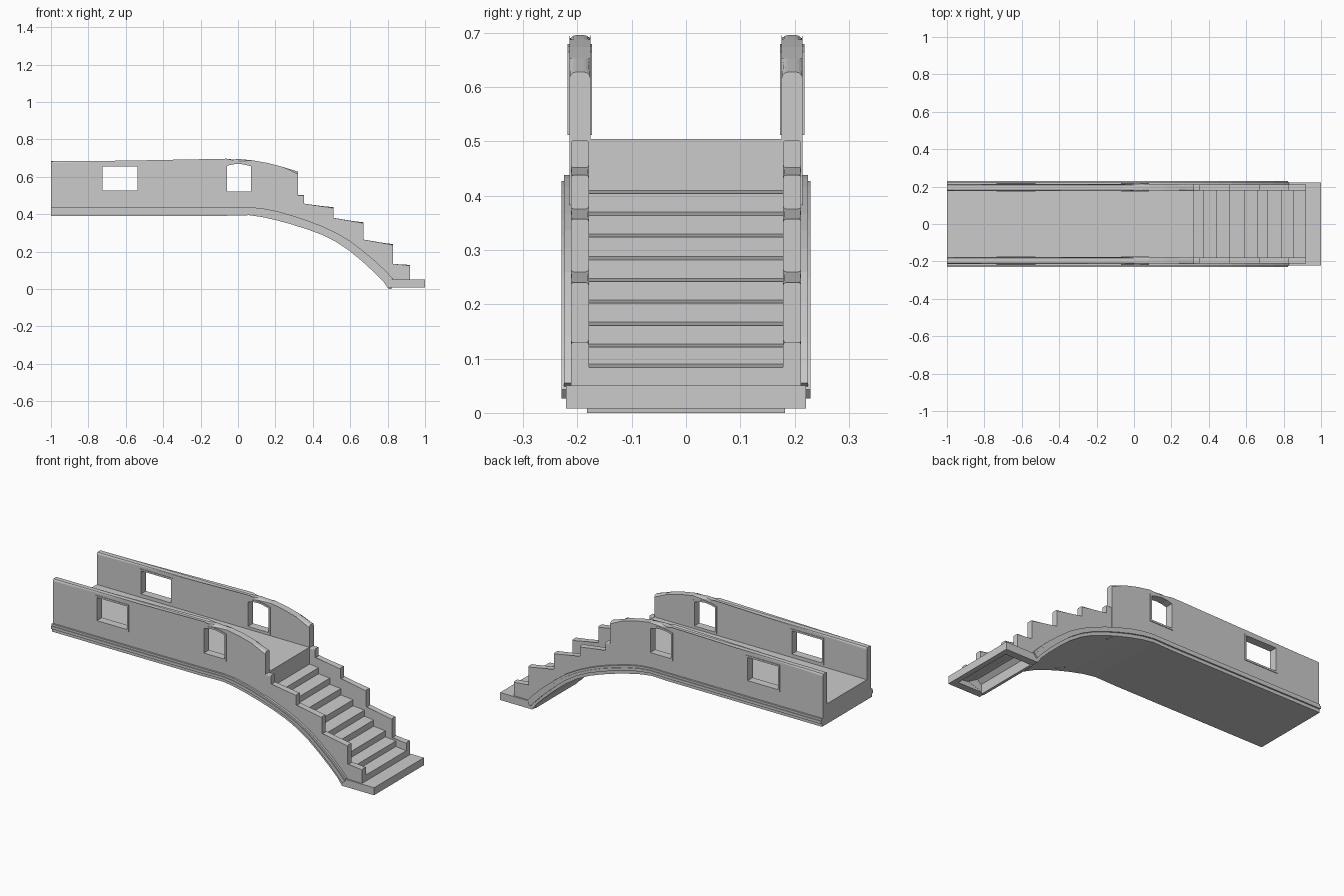
import bpy, bmesh

if "Cube" in bpy.data.objects:
    bpy.data.objects.remove(bpy.data.objects["Cube"])


def finish(name, bm, mirror=True):
    bmesh.ops.recalc_face_normals(bm, faces=bm.faces)
    me = bpy.data.meshes.new(name)
    bm.to_mesh(me)
    bm.free()
    ob = bpy.data.objects.new(name, me)
    bpy.context.collection.objects.link(ob)
    if mirror:
        m = ob.modifiers.new("mirror", 'MIRROR')
        m.use_axis = (False, True, False)
    return ob


def prism(name, pts, y0, y1, mirror=True, rounded=(), radius=0.012):
    """Extrude an x-z profile along y; the listed profile edges are rounded on both sides."""
    bm = bmesh.new()
    a = [bm.verts.new((x, y0, z)) for x, z in pts]
    b = [bm.verts.new((x, y1, z)) for x, z in pts]
    n = len(pts)
    bm.faces.new(a)
    bm.faces.new(b[::-1])
    for i in range(n):
        j = (i + 1) % n
        bm.faces.new((a[i], b[i], b[j], a[j]))
    if rounded:
        edges = [bm.edges.get((s[i], s[(i + 1) % n])) for s in (a, b) for i in rounded]
        bmesh.ops.bevel(bm, geom=edges, offset=radius, segments=3, profile=0.5, affect='EDGES')
    return finish(name, bm, mirror)


# Arched lower edge: (x, underside z, moulding top z)
ARCH = [(-1, .392, .437), (-.06, .392, .437), (.06, .395, .438), (.13, .385, .432),
        (.21, .367, .416), (.29, .345, .393), (.37, .320, .367), (.45, .290, .336),
        (.52, .255, .303), (.59, .209, .260), (.66, .152, .203), (.73, .088, .140),
        (.78, .038, .088), (.808, .008, .055)]
under = [(x, z) for x, z, t in ARCH]

# Deck and stairs core, with a hollow under the lowest steps
tread_x = [.32, .375, .445, .513, .59, .66, .717, .79, .855, .92, 1.0]
tread_z = [.41, .37, .33, .288, .248, .208, .167, .127, .09, .05]
core = [(-1, .505), (.32, .505)]
for i, z in enumerate(tread_z):
    core += [(tread_x[i], z), (tread_x[i + 1], z - (.006 if i < 9 else 0))]
core += [(1, .008), (.97, .008), (.97, .03), (.91, .035), (.85, .07), (.825, .05), (.82, 0), (.805, 0)]
core += under[::-1][1:]
prism("deck_and_stairs", core, -.182, .182, mirror=False)

# Side walls with rounded coping
wall = [(-1, .685), (-.06, .685), (0, .696), (.08, .688), (.16, .674), (.24, .653), (.32, .628)]
n_top = len(wall) - 1
wall += [(.32, .334)] + [p for p in under if p[0] < .32][::-1]
side = prism("side_wall", wall, .176, .215, rounded=range(n_top))

# Stepped stair parapets running into the bottom landing
parapet = [(.31, .502), (.352, .502), (.352, .452), (.51, .438), (.51, .376), (.67, .357),
           (.67, .26), (.83, .24), (.83, .13), (.92, .13), (.92, .04), (.81, .008)]
parapet += [p for p in under if .3 < p[0] < .8][::-1] + [(.31, .34)]
prism("stair_parapet", parapet, .179, .212, rounded=(0, 2, 4, 6, 8), radius=.005)
prism("landing_side", [(.77, .05), (1, .05), (1, .008), (.80, .008)], .18, .221)


# Edge mouldings following the arch
def band(name, lo, hi, y0, y1):
    bottom = [(x, z + (t - z) * lo) for x, z, t in ARCH]
    top = [(x + .02 * hi * max(0, (x - .5) / .31), z + (t - z) * hi) for x, z, t in ARCH]
    prism(name, top + bottom[::-1], y0, y1)


band("lower_band", 0, .45, .19, .221)
band("ridge_moulding", .4, .75, .19, .229)
band("ridge_cap", .7, 1, .19, .225)

# Window openings and frames
windows = [("square_window", [(-.73, .52), (-.53, .52), (-.53, .662), (-.73, .662)]),
           ("arched_window", [(-.065, .516), (.075, .516), (.075, .662), (.035, .672),
                              (.0, .676), (-.035, .672), (-.065, .664)])]
for name, pts in windows:
    cutter = prism(name + "_cutter", pts, .1, .3, mirror=False)
    cutter.hide_render = True
    cutter.hide_viewport = True
    cut = side.modifiers.new(name, 'BOOLEAN')
    cut.operation = 'DIFFERENCE'
    cut.solver = 'EXACT'
    cut.object = cutter
    side.modifiers.move(len(side.modifiers) - 1, 0)

    cx = sum(p[0] for p in pts) / len(pts)
    w = max(p[0] for p in pts) - min(p[0] for p in pts)
    zs = [p[1] for p in pts]
    cz, h = (max(zs) + min(zs)) / 2, max(zs) - min(zs)
    bm = bmesh.new()
    rings = []
    for t, y in ((.004, .173), (.004, .218), (-.006, .218), (-.006, .173)):
        rings.append([bm.verts.new((cx + (x - cx) * (1 + 2 * t / w), y,
                                    cz + (z - cz) * (1 + 2 * t / h))) for x, z in pts])
    for r in range(4):
        p, q = rings[r], rings[(r + 1) % 4]
        for i in range(len(pts)):
            j = (i + 1) % len(pts)
            bm.faces.new((p[i], p[j], q[j], q[i]))
    finish(name + "_frame", bm)
